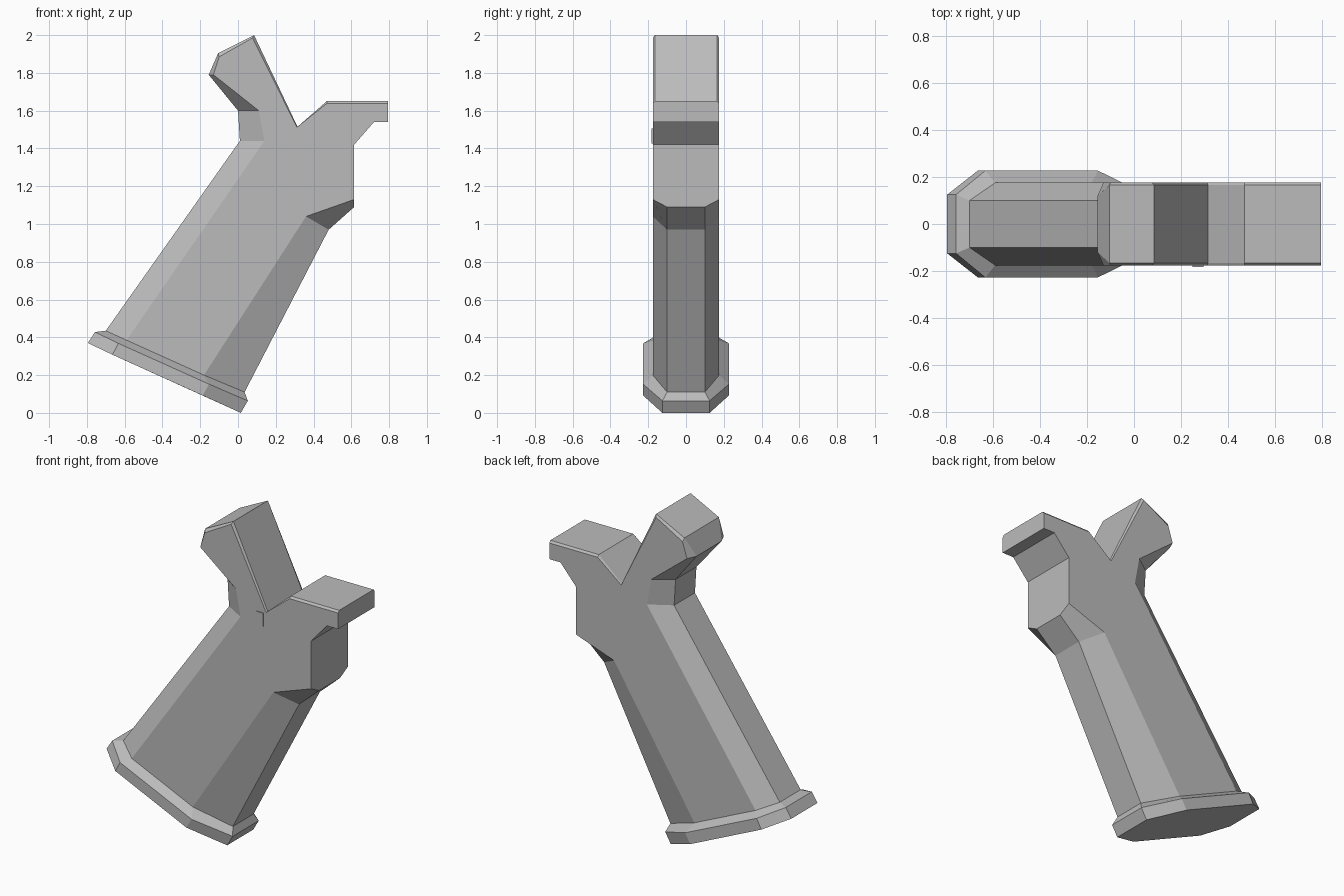
import bpy, bmesh

cube = bpy.data.objects.get("Cube")
if cube:
    bpy.data.objects.remove(cube, do_unlink=True)

GREY = (0.5, 0.5, 0.5, 1)
mat = bpy.data.materials.new("plain grey")
mat.use_nodes = True
mat.diffuse_color = GREY
bsdf = mat.node_tree.nodes["Principled BSDF"]
bsdf.inputs["Base Color"].default_value = GREY
bsdf.inputs["Roughness"].default_value = 0.7


def finish(name, bm):
    bmesh.ops.recalc_face_normals(bm, faces=bm.faces[:])
    mesh = bpy.data.meshes.new(name)
    bm.to_mesh(mesh)
    bm.free()
    mesh.materials.append(mat)
    obj = bpy.data.objects.new(name, mesh)
    bpy.context.scene.collection.objects.link(obj)


def loft(name, rings):
    """Bridge equal-length closed rings and cap both ends."""
    bm = bmesh.new()
    loops = [[bm.verts.new(p) for p in ring] for ring in rings]
    for a, b in zip(loops, loops[1:]):
        for i in range(len(a)):
            j = (i + 1) % len(a)
            bm.faces.new((a[i], a[j], b[j], b[i]))
    bm.faces.new(loops[0])
    bm.faces.new(loops[-1])
    finish(name, bm)


# Grip body: middle outline (x, z), side outline (x, z), middle half width
SIDE = 0.176
WIDE = 0.165
outline = [
    ((-0.70, 0.435), (-0.59, 0.385), 0.10),   # back of the grip
    ((0.01, 1.44), (0.14, 1.44), 0.10),
    ((0.0, 1.60), (0.11, 1.60), 0.10),        # neck
    ((-0.155, 1.79), (-0.13, 1.79), 0.12),    # rear horn
    ((-0.105, 1.905), (-0.10, 1.885), WIDE),
    ((0.085, 2.0), (0.077, 1.985), WIDE),
    ((0.315, 1.515), (0.312, 1.512), WIDE),   # notch
    ((0.47, 1.65), (0.47, 1.638), WIDE),      # front shelf
    ((0.795, 1.65), (0.795, 1.638), WIDE),
    ((0.795, 1.54), (0.795, 1.54), WIDE),
    ((0.72, 1.54), (0.72, 1.54), WIDE),
    ((0.615, 1.42), (0.615, 1.42), WIDE),
    ((0.615, 1.09), (0.615, 1.13), 0.10),     # front step
    ((0.48, 0.97), (0.36, 1.04), 0.10),
    ((0.035, 0.11), (-0.18, 0.20), 0.10),     # foot of the front strap
]


def side_ring(s):
    return [(x, s * SIDE, z) for _, (x, z), _ in outline]


def middle_ring(s):
    return [(x, s * w, z) for (x, z), _, w in outline]


loft("grip_body", [side_ring(-1), middle_ring(-1), middle_ring(1), side_ring(1)])


# Flared base cap: half rings from back to front, mirrored across y
def base_ring(points, end_w, side_w):
    widths = (end_w, side_w, side_w, end_w)
    half = [(x, w, z) for (x, z), w in zip(points, widths)]
    return half + [(x, -y, z) for x, y, z in reversed(half)]


loft("base_cap", [
    base_ring([(-0.795, 0.37), (-0.665, 0.308), (-0.187, 0.092), (0.015, 0.0)], 0.125, 0.227),
    base_ring([(-0.757, 0.428), (-0.633, 0.368), (-0.153, 0.152), (0.052, 0.064)], 0.125, 0.227),
    base_ring([(-0.70, 0.435), (-0.59, 0.385), (-0.18, 0.20), (0.035, 0.11)], 0.10, SIDE),
])

# Small raised catch below the notch, on one side only
catch = [(0.25, 1.425), (0.295, 1.425), (0.295, 1.505), (0.25, 1.505)]
loft("side_catch", [[(x, y, z) for x, z in catch] for y in (-0.182, -0.17)])
